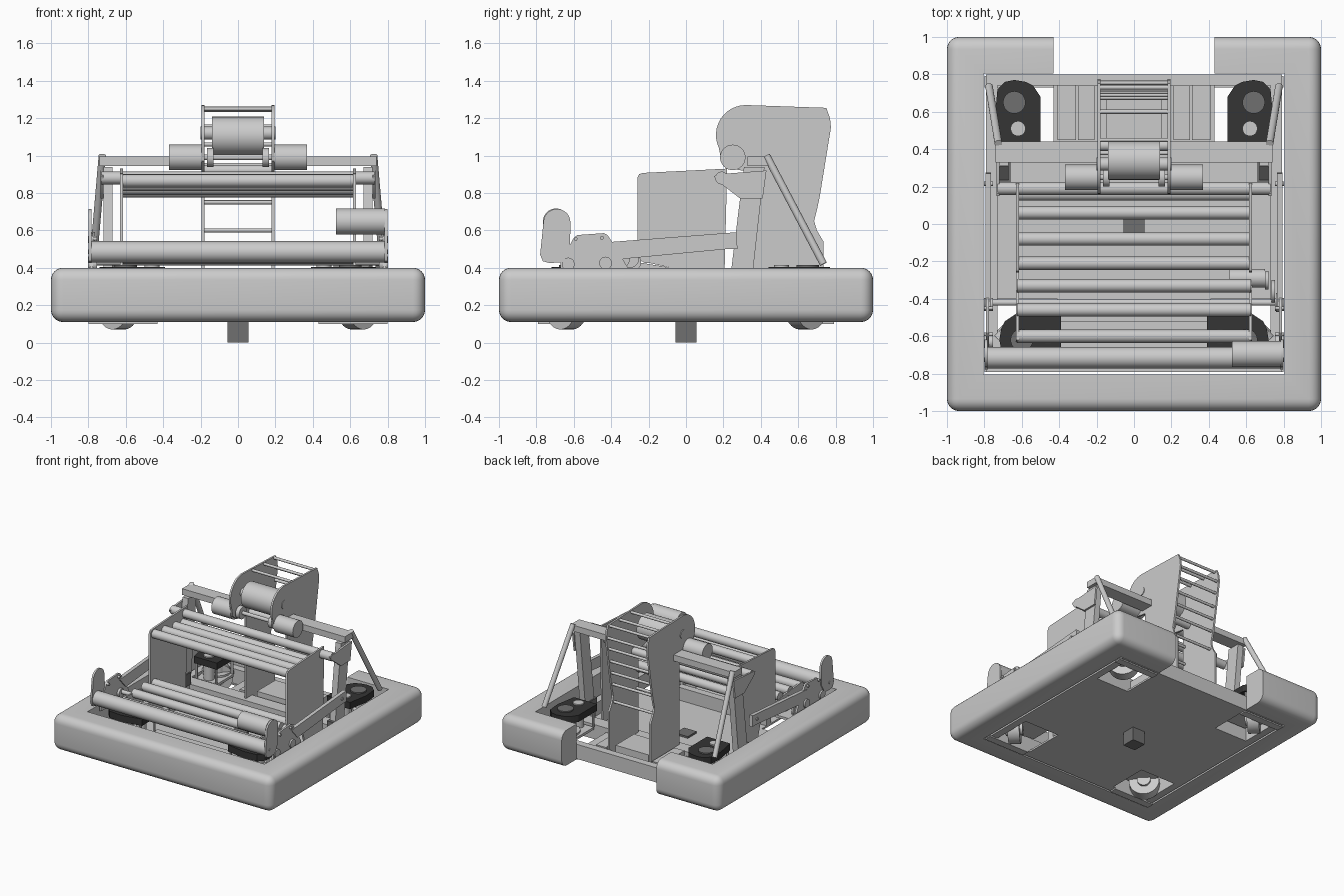
import bpy, bmesh
from math import sin, cos, pi, radians
from mathutils import Vector, Matrix

if "Cube" in bpy.data.objects:
    bpy.data.objects.remove(bpy.data.objects["Cube"])


def material(name, v):
    m = bpy.data.materials.new(name)
    m.diffuse_color = (v, v, v, 1)
    m.use_nodes = True
    m.node_tree.nodes["Principled BSDF"].inputs["Base Color"].default_value = m.diffuse_color
    return m


DARK, MID, PALE = material("dark", 0.035), material("mid_grey", 0.16), material("pale", 0.6)


def finish(name, bm, mat=None):
    bmesh.ops.recalc_face_normals(bm, faces=bm.faces)
    me = bpy.data.meshes.new(name)
    bm.to_mesh(me)
    bm.free()
    ob = bpy.data.objects.new(name, me)
    bpy.context.collection.objects.link(ob)
    if mat:
        me.materials.append(mat)
    return ob


def box(name, x0, x1, y0, y1, z0, z1, mat=None, bevel=0, seg=6):
    bm = bmesh.new()
    bmesh.ops.create_cube(bm, size=1)
    for v in bm.verts:
        v.co = Vector(((x0 + x1) / 2 + v.co.x * (x1 - x0), (y0 + y1) / 2 + v.co.y * (y1 - y0),
                       (z0 + z1) / 2 + v.co.z * (z1 - z0)))
    if bevel:
        bmesh.ops.bevel(bm, geom=bm.edges[:], offset=bevel, segments=seg, profile=0.5, affect='EDGES')
    return finish(name, bm, mat)


def rod(name, a, b, r, mat=None, seg=32):
    a, b = Vector(a), Vector(b)
    bm = bmesh.new()
    m = Matrix.Translation((a + b) / 2) @ (b - a).to_track_quat('Z', 'Y').to_matrix().to_4x4()
    bmesh.ops.create_cone(bm, cap_ends=True, segments=seg, radius1=r, radius2=r,
                          depth=(b - a).length, matrix=m)
    return finish(name, bm, mat)


def xrod(name, x0, x1, y, z, r, mat=None):
    return rod(name, (x0, y, z), (x1, y, z), r, mat)


def prism(name, pts, axis, lo, hi, mat=None):
    """Extrude an outline: (y, z) points along x, or (x, y) points along z."""
    bm = bmesh.new()
    put = (lambda p: (lo, p[0], p[1])) if axis == 'x' else (lambda p: (p[0], p[1], lo))
    f = bm.faces.new([bm.verts.new(put(p)) for p in pts])
    new = bmesh.ops.extrude_face_region(bm, geom=[f])['geom']
    d = Vector((hi - lo, 0, 0)) if axis == 'x' else Vector((0, 0, hi - lo))
    bmesh.ops.translate(bm, verts=[v for v in new if isinstance(v, bmesh.types.BMVert)], vec=d)
    return finish(name, bm, mat)


def arc(cx, cy, r, a0, a1, n=12):
    return [(cx + r * cos(radians(a0 + (a1 - a0) * i / n)), cy + r * sin(radians(a0 + (a1 - a0) * i / n)))
            for i in range(n + 1)]


# Padded bumper ring, open at the back
bumper = box("bumper", -1, 1, -1, 1, 0.11, 0.40, bevel=0.065)
for cutter in (box("bumper_inner_cutter", -0.805, 0.805, -0.805, 0.805, 0, 0.6),
               box("bumper_gap_cutter", -0.43, 0.43, 0.7, 1.2, 0, 0.6)):
    cutter.hide_render = True
    mod = bumper.modifiers.new("cut", 'BOOLEAN')
    mod.operation, mod.object, mod.solver = 'DIFFERENCE', cutter, 'EXACT'
    bpy.context.view_layer.objects.active = bumper
    bpy.ops.object.modifier_apply(modifier=mod.name)
    bpy.data.objects.remove(cutter)

# Chassis floor with corner cut-outs, frame tubes and centre block
half = [(0, -0.79), (0.41, -0.79), (0.41, -0.40), (0.79, -0.40), (0.79, 0.44), (0.43, 0.44), (0.43, 0.79), (0, 0.79)]
prism("floor_plate", half + [(-x, y) for x, y in half[-2:0:-1]], 'z', 0.11, 0.125)
box("frame_back", -0.79, 0.79, 0.74, 0.80, 0.11, 0.23)
box("frame_front", -0.79, 0.79, -0.79, -0.73, 0.11, 0.23)
box("frame_cross_tube", -0.73, 0.73, 0.33, 0.44, 0.125, 0.23)
box("frame_front_cross", -0.41, 0.41, -0.52, -0.46, 0.125, 0.23)
box("centre_block", -0.057, 0.057, -0.057, 0.057, 0, 0.14, MID)
box("battery", -0.15, 0.15, 0.46, 0.70, 0.125, 0.26)

cover = [(-0.14, -0.21), (0.07, -0.21), (0.10, -0.04), (0.09, 0.07), (0.05, 0.11),
         (0, 0.12), (-0.06, 0.11), (-0.10, 0.09), (-0.14, 0.03)]
for s, side in ((-1, "left"), (1, "right")):
    def X(a, b):
        return sorted((s * a, s * b))

    box(f"frame_side_{side}", *X(0.73, 0.79), -0.73, 0.74, 0.11, 0.23)
    box(f"electronics_{side}", *X(0.21, 0.30), 0.45, 0.74, 0.125, 0.24)
    box(f"electronics_outer_{side}", *X(0.31, 0.41), 0.45, 0.74, 0.125, 0.20)
    box(f"side_controller_{side}", *X(0.66, 0.72), 0.21, 0.33, 0.23, 0.33, MID)

    # Drive modules: dark cover, motor caps, fork and wheel
    for end in ("back", "front"):
        if end == "back":
            at = lambda u, v: (s * (0.64 + u), 0.65 + v)
        else:
            at = lambda u, v: (s * (0.60 + v), -0.62 - u)
        n = f"module_{end}_{side}"
        prism(n + "_cover", [at(*p) for p in cover], 'z', 0.35, 0.405, DARK)
        prism(n + "_base", [at(u * 0.9, v * 0.9) for u, v in cover], 'z', 0.20, 0.22)
        for u, v, r in ((0, 0, 0.06), (-0.02, -0.14, 0.04)):
            p = at(u, v)
            rod(n + "_cap", (*p, 0.36), (*p, 0.415), r, PALE if u else MID)
            rod(n + "_motor", (*p, 0.22), (*p, 0.35), r)
        for u, v in ((-0.12, -0.19), (0.06, -0.19), (0.07, 0.05), (-0.11, 0.03)):
            p = at(u, v)
            rod(n + "_standoff", (*p, 0.22), (*p, 0.35), 0.01, seg=12)
        c = Vector((s * 0.64, 0.64 if end == "back" else -0.64, 0.185))
        d = Vector((s, 1 if end == "back" else -1, 0)).normalized()
        rod(n + "_wheel", c - d * 0.045, c + d * 0.045, 0.115)
        rod(n + "_hub", c - d * 0.065, c + d * 0.065, 0.05)
        rod(n + "_turntable", c + Vector((0, 0, 0.02)), c + Vector((0, 0, 0.05)), 0.105)
    box(f"module_skid_{side}", *X(0.43, 0.80), 0.73, 0.79, 0.10, 0.11)
    box(f"module_skid_front_{side}", *X(0.43, 0.80), -0.79, -0.73, 0.10, 0.11)

    # Hopper side walls, upper and lower
    wall = [(-0.26, 0.44), (-0.08, 0.40), (0.0, 0.13), (0.20, 0.13), (0.22, 0.93), (-0.23, 0.907),
            (-0.25, 0.90), (-0.26, 0.88)]
    prism(f"hopper_wall_{side}", wall, 'x', s * 0.615, s * 0.63)
    prism(f"hopper_lower_rail_{side}", [(-0.64, 0.36), (-0.08, 0.36), (-0.08, 0.40), (-0.26, 0.43),
                                        (-0.35, 0.47), (-0.62, 0.49)], 'x', s * 0.615, s * 0.63)

    # Intake arm, pivot plate and roller end lobe
    prism(f"intake_arm_{side}", [(-0.44, 0.535), (0.27, 0.59), (0.275, 0.50), (0.22, 0.50), (-0.36, 0.445)],
          'x', s * 0.765, s * 0.795)
    prism(f"intake_pivot_plate_{side}", [(-0.67, 0.36), (-0.67, 0.43), (-0.60, 0.56), (-0.58, 0.575), (-0.44, 0.585),
                                         (-0.42, 0.575), (-0.39, 0.53), (-0.31, 0.40), (-0.31, 0.36)],
          'x', s * 0.775, s * 0.79)
    prism(f"intake_lobe_{side}", arc(-0.69, 0.643, 0.072, 0, 170) + [(-0.78, 0.47), (-0.765, 0.435), (-0.73, 0.425),
                                                                   (-0.66, 0.43), (-0.62, 0.50)],
          'x', s * 0.782, s * 0.798)
    for y, z, r in ((-0.63, 0.42, 0.034), (-0.43, 0.425, 0.034), (0.215, 0.545, 0.012), (-0.59, 0.555, 0.01),
                    (-0.45, 0.56, 0.01), (-0.725, 0.485, 0.012)):
        xrod(f"intake_bearing_{side}", s * 0.755, s * 0.803, y, z, r)

    # Upright posts, gusset and rear diagonal strut
    prism(f"upright_{side}", [(0.21, 0.13), (0.33, 0.13), (0.42, 0.94), (0.31, 0.94)], 'x', s * 0.67, s * 0.72)
    prism(f"upright_gusset_{side}", [(0.15, 0.89), (0.17, 0.90), (0.43, 0.92), (0.41, 0.77), (0.29, 0.77), (0.16, 0.87)],
          'x', s * 0.72, s * 0.735)
    rod(f"diagonal_strut_{side}", (s * 0.725, 0.43, 1.0), (s * 0.775, 0.735, 0.42), 0.02)

    # Shooter tower side plate and drive motors
    tower = arc(0.32, 1.11, 0.16, 90, 205) + [(0.19, 0.97), (0.24, 0.93), (0.36, 0.91), (0.36, 0.125), (0.735, 0.125),
            (0.735, 0.54), (0.70, 0.60), (0.685, 0.65), (0.70, 0.71), (0.715, 0.78), (0.775, 1.15), (0.77, 1.20),
            (0.75, 1.255)]
    prism(f"tower_plate_{side}", tower, 'x', s * 0.18, s * 0.195)
    xrod(f"shooter_motor_{side}", s * 0.195, s * 0.37, 0.25, 0.99, 0.068)
    xrod(f"shooter_pulley_{side}", s * 0.13, s * 0.165, 0.25, 0.99, 0.05)
    xrod(f"flywheel_hub_{side}", s * 0.14, s * 0.2, 0.32, 1.12, 0.035)

    # Crossbar halves from tower to uprights
    box(f"crossbar_{side}", *X(0.195, 0.74), 0.33, 0.44, 0.945, 0.995)

# Hopper rollers, upper bank and lower ramp
for y, z in ((-0.21, 0.865), (-0.08, 0.845), (0.06, 0.825), (0.16, 0.81)):
    xrod("upper_roller", -0.625, 0.625, y, z, 0.035)
for y, z in ((-0.21, 0.46), (-0.33, 0.475), (-0.46, 0.47), (-0.60, 0.455)):
    xrod("ramp_roller", -0.625, 0.625, y, z, 0.035)
xrod("top_cross_roller", -0.73, 0.73, 0.19, 0.88, 0.034)
xrod("pivot_shaft", -0.80, 0.80, -0.42, 0.43, 0.017)

# Intake roller and its motor and drive
xrod("intake_roller", -0.785, 0.785, -0.715, 0.485, 0.057)
xrod("intake_motor", 0.525, 0.785, -0.695, 0.647, 0.07)
xrod("pivot_motor", 0.51, 0.70, -0.29, 0.43, 0.05)
for x, y, r in ((0.70, -0.30, 0.05), (0.735, -0.36, 0.06), (0.76, -0.42, 0.05)):
    xrod("pivot_gear", x, x + 0.02, y, 0.45, r)

# Shooter flywheel and the cross rods of the tower
xrod("flywheel", -0.14, 0.14, 0.34, 1.105, 0.103)
xrod("flywheel_shaft", -0.18, 0.18, 0.25, 0.99, 0.015)
xrod("feed_roller", -0.18, 0.18, 0.42, 0.92, 0.03)
for y, z in ((0.73, 1.245), (0.755, 1.155), (0.74, 1.06), (0.72, 0.95), (0.705, 0.85), (0.69, 0.75),
             (0.675, 0.60), (0.45, 1.25), (0.60, 1.245), (0.38, 0.75), (0.38, 0.60)):
    xrod("tower_rod", -0.185, 0.185, y, z, 0.011)

# Smooth curved surfaces, keep hard edges
bpy.ops.object.select_all(action='SELECT')
bpy.context.view_layer.objects.active = bumper
bpy.ops.object.shade_smooth_by_angle(angle=radians(30))
